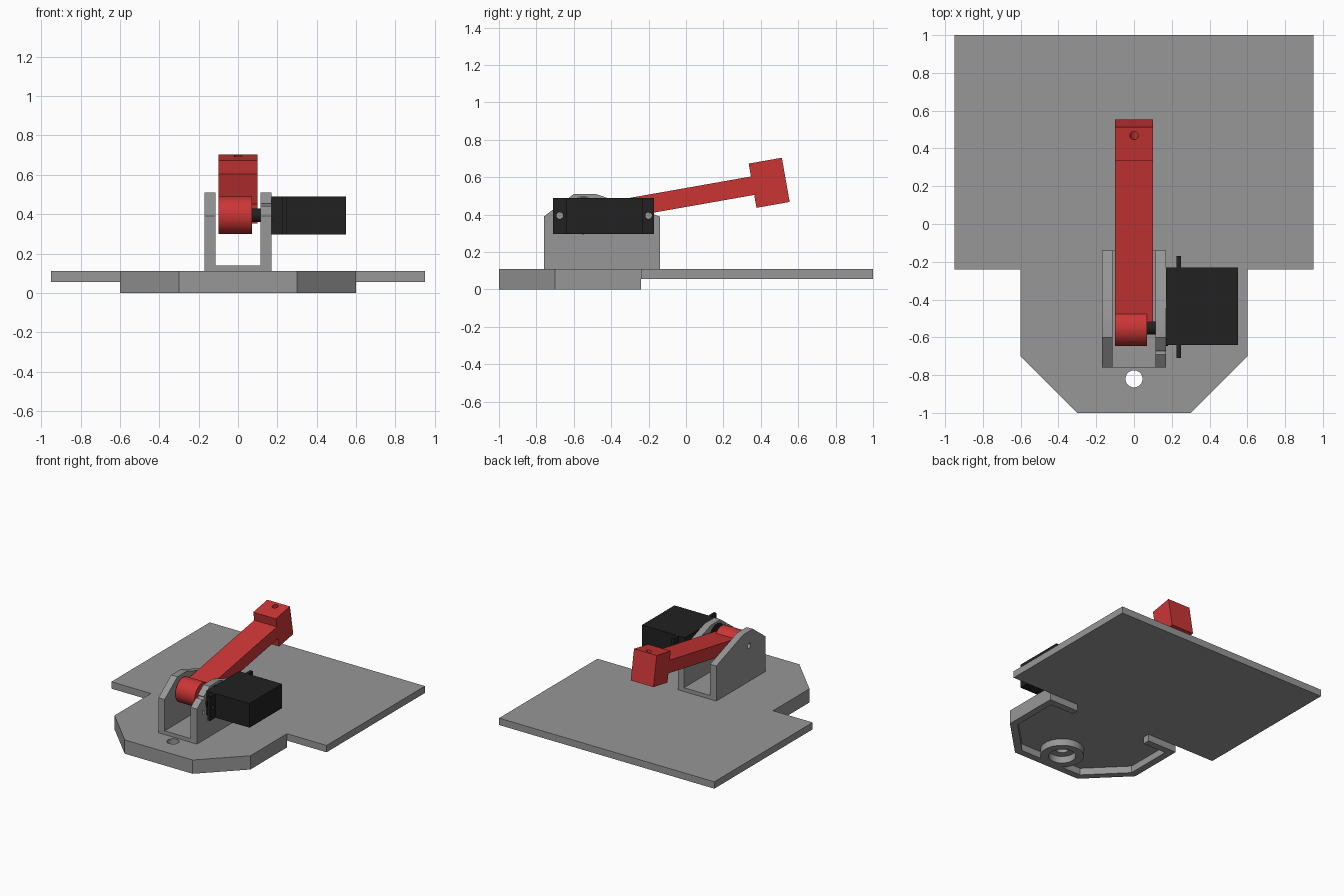
import bpy, bmesh, math
from mathutils import Vector, Matrix

cube = bpy.data.objects.get("Cube")
if cube:
    bpy.data.objects.remove(cube, do_unlink=True)


def material(name, color):
    m = bpy.data.materials.new(name)
    m.use_nodes = True
    m.diffuse_color = (*color, 1)
    bsdf = next(n for n in m.node_tree.nodes if n.type == 'BSDF_PRINCIPLED')
    bsdf.inputs["Base Color"].default_value = (*color, 1)
    return m


GREY = material("grey plastic", (0.31, 0.31, 0.315))
RED = material("red plastic", (0.6, 0.036, 0.036))
BLACK = material("black plastic", (0.015, 0.015, 0.015))

PIVOT = Vector((0, -0.55, 0.395))
TILT = Matrix.Translation(PIVOT) @ Matrix.Rotation(math.radians(10), 4, 'X')


def prism(name, points, low, high, mat, axis='z', matrix=None):
    """Extrude a 2D outline: (x, y) along z, or (y, z) along x."""
    bm = bmesh.new()
    def place(p, h):
        return (p[0], p[1], h) if axis == 'z' else (h, p[0], p[1])
    bottom = [bm.verts.new(place(p, low)) for p in points]
    top = [bm.verts.new(place(p, high)) for p in points]
    bm.faces.new(bottom)
    bm.faces.new(top)
    n = len(points)
    for i in range(n):
        j = (i + 1) % n
        bm.faces.new((bottom[i], bottom[j], top[j], top[i]))
    bmesh.ops.recalc_face_normals(bm, faces=bm.faces)
    if matrix:
        bm.transform(matrix)
    mesh = bpy.data.meshes.new(name)
    bm.to_mesh(mesh)
    bm.free()
    mesh.materials.append(mat)
    ob = bpy.data.objects.new(name, mesh)
    bpy.context.collection.objects.link(ob)
    return ob


def rect(a0, a1, b0, b1):
    return [(a0, b0), (a1, b0), (a1, b1), (a0, b1)]


def circle(a, b, r, n=48):
    return [(a + r * math.cos(2 * math.pi * i / n),
             b + r * math.sin(2 * math.pi * i / n)) for i in range(n)]


def mirrored(half):
    return half + [(-x, y) for x, y in reversed(half)]


def cut(ob, *cutters):
    for c in cutters:
        c.hide_render = True
        mod = ob.modifiers.new("cut", 'BOOLEAN')
        mod.operation = 'DIFFERENCE'
        mod.solver = 'EXACT'
        mod.object = c
    graph = bpy.context.evaluated_depsgraph_get()
    mesh = bpy.data.meshes.new_from_object(ob.evaluated_get(graph))
    ob.modifiers.clear()
    ob.data = mesh
    for c in cutters:
        bpy.data.objects.remove(c, do_unlink=True)


def smooth(ob):
    bpy.ops.object.select_all(action='DESELECT')
    ob.select_set(True)
    bpy.context.view_layer.objects.active = ob
    bpy.ops.object.shade_smooth_by_angle(angle=math.radians(30))


# Base plate with a chamfered front tongue
TOP, MID = 0.11, 0.055
HOLE_Y = -0.82
plate = prism("base_plate", mirrored([(0.3, -1), (0.6, -0.7), (0.6, -0.24),
                                      (0.95, -0.24), (0.95, 1)]), MID, TOP, GREY)
cut(plate, prism("cutter", circle(0, HOLE_Y, 0.045), 0, 0.2, GREY))
smooth(plate)

# Rim under the tongue, open in the middle of its back edge
rim = prism("tongue_rim", mirrored([(0.3, -1), (0.6, -0.7), (0.6, -0.24)]), 0, MID, GREY)
cut(rim,
    prism("cutter", mirrored([(0.277, -0.945), (0.545, -0.677), (0.545, -0.295)]),
          -0.1, 0.1, GREY),
    prism("cutter", rect(-0.34, 0.34, -0.4, -0.1), -0.1, 0.1, GREY))

# Ring around the hole on the underside
ring = prism("hole_ring", circle(0, HOLE_Y, 0.16), 0, MID, GREY)
cut(ring, prism("cutter", circle(0, HOLE_Y, 0.1), -0.1, 0.1, GREY))
smooth(ring)

# Bracket: floor and two side walls
prism("bracket_floor", rect(-0.115, 0.115, -0.76, -0.14), TOP, 0.14, GREY)
wall_outline = [(-0.76, TOP), (-0.76, 0.39), (-0.6, 0.51),
                (-0.48, 0.51), (-0.14, 0.39), (-0.14, TOP)]
right_wall = prism("right_wall", wall_outline, -0.17, -0.115, GREY, 'x')
cut(right_wall, prism("cutter", circle(PIVOT.y, PIVOT.z, 0.02, 20), -0.3, 0, GREY, 'x'))
left_wall = prism("left_wall", wall_outline, 0.115, 0.17, GREY, 'x')
cut(left_wall,
    prism("cutter", circle(PIVOT.y, PIVOT.z, 0.1), 0, 0.3, GREY, 'x'),
    *[prism("cutter", circle(y, z, 0.013, 16), 0, 0.3, GREY, 'x')
      for y, z in ((-0.68, 0.445), (-0.68, 0.335), (-0.19, 0.335))])
for wall in (right_wall, left_wall):
    smooth(wall)

# Motor: body, mounting ears, round boss and output shaft
prism("motor_body", rect(-0.64, -0.23, 0.297, 0.49), 0.17, 0.55, BLACK, 'x')
ears = prism("motor_ears", rect(-0.71, -0.17, 0.297, 0.49), 0.226, 0.25, BLACK, 'x')
cut(ears, *[prism("cutter", circle(y, PIVOT.z, 0.018, 16), 0, 0.4, BLACK, 'x')
            for y in (-0.675, -0.2)])
smooth(prism("motor_boss", circle(PIVOT.y, PIVOT.z, 0.096), 0.12, 0.18, BLACK, 'x'))
smooth(prism("motor_shaft", circle(PIVOT.y, PIVOT.z, 0.035), 0.06, 0.13, BLACK, 'x'))

# Tilted arm: hub, beam and hammer head
smooth(prism("arm_hub", circle(0, 0, 0.097, 64), -0.1, 0.07, RED, 'x', TILT))
prism("arm_beam", rect(0.04, 0.93, -0.05, 0.05), -0.1, 0.1, RED, 'x', TILT)
head = prism("arm_head", rect(0.92, 1.1, -0.12, 0.12), -0.1, 0.1, RED, 'x', TILT)
cut(head, prism("cutter", circle(0, 1.055, 0.022, 24), -0.3, 0.3, RED, 'z', TILT))
smooth(head)
